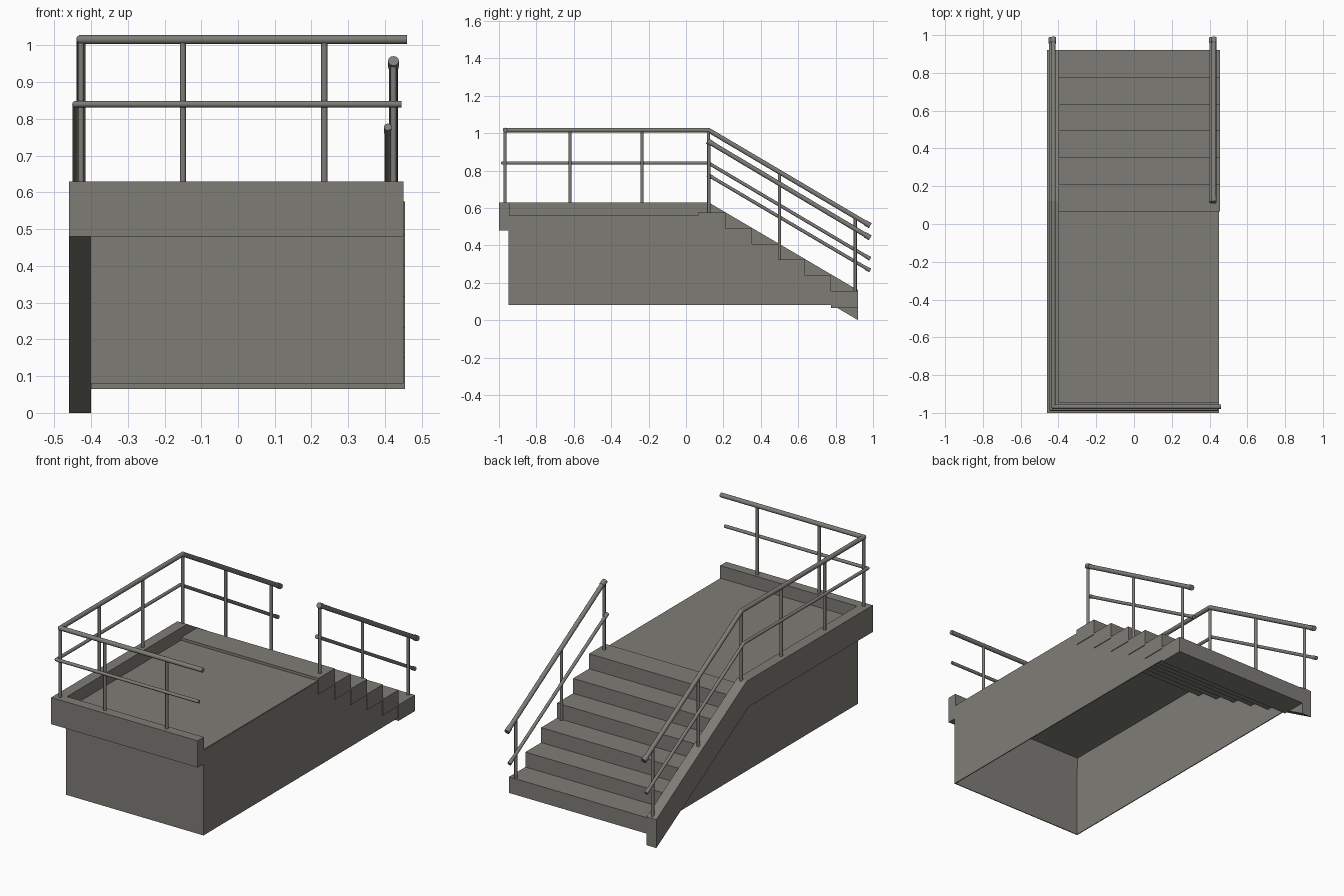
import bpy, bmesh, math
from mathutils import Vector

if "Cube" in bpy.data.objects:
    bpy.data.objects.remove(bpy.data.objects["Cube"])

mat = bpy.data.materials.new("warm_grey")
mat.diffuse_color = (0.21, 0.204, 0.183, 1)
mat.use_nodes = True
mat.node_tree.nodes["Principled BSDF"].inputs["Base Color"].default_value = mat.diffuse_color


def finish(name, bm, smooth=False):
    bmesh.ops.recalc_face_normals(bm, faces=bm.faces)
    me = bpy.data.meshes.new(name)
    bm.to_mesh(me)
    bm.free()
    me.materials.append(mat)
    ob = bpy.data.objects.new(name, me)
    bpy.context.collection.objects.link(ob)
    if smooth:
        bpy.ops.object.select_all(action='DESELECT')
        ob.select_set(True)
        bpy.context.view_layer.objects.active = ob
        bpy.ops.object.shade_smooth_by_angle(angle=math.radians(40))
    return ob


def extrude_x(name, profile, x0, x1):
    """Solid from a (y, z) profile between two x planes."""
    bm = bmesh.new()
    f = bm.faces.new([bm.verts.new((x0, y, z)) for y, z in profile])
    r = bmesh.ops.extrude_face_region(bm, geom=[f])
    for v in r["geom"]:
        if isinstance(v, bmesh.types.BMVert):
            v.co.x = x1
    return finish(name, bm)


def box(name, x0, x1, y0, y1, z0, z1):
    return extrude_x(name, [(y0, z0), (y1, z0), (y1, z1), (y0, z1)], x0, x1)


def add_tube(bm, a, b, r):
    a, b = Vector(a), Vector(b)
    d = b - a
    m = d.to_track_quat('Z', 'Y').to_matrix().to_4x4()
    m.translation = (a + b) / 2
    bmesh.ops.create_cone(bm, cap_ends=True, segments=12, radius1=r, radius2=r,
                          depth=d.length, matrix=m)


def rail(name, pts, r, sleeve_ends):
    """Round rail through points, ball joints at bends, short end sleeves."""
    bm = bmesh.new()
    pts = [Vector(p) for p in pts]
    for a, b in zip(pts, pts[1:]):
        add_tube(bm, a, b, r)
    for p in pts[1:-1]:
        ret = bmesh.ops.create_uvsphere(bm, u_segments=12, v_segments=8, radius=r * 1.02)
        bmesh.ops.translate(bm, verts=ret["verts"], vec=p)
    for end, prev in sleeve_ends:
        e = pts[end]
        add_tube(bm, e, e + (pts[prev] - e).normalized() * 0.03, r * 1.2)
    finish(name, bm, True)


# left stringer and front kerb
extrude_x("left_stringer", [(-1, 0.48), (0.1, 0.48), (0.92, 0.0), (0.92, 0.16),
                            (0.12, 0.63), (-1, 0.63)], -0.46, -0.40)
box("front_kerb", -0.40, 0.45, -1, -0.945, 0.48, 0.63)

# landing floor
box("landing", -0.40, 0.448, -0.95, 0.08, 0.55, 0.56)

# six steps
edges = [0.065, 0.21, 0.352, 0.495, 0.635, 0.775, 0.92]
tops = [0.575 - 0.084 * i for i in range(6)]
for i, z in enumerate(tops):
    box(f"step_{i + 1}", -0.40, 0.455, edges[i], edges[i + 1], z - 0.09, z)

# thin support walls, open underneath
side = [(-0.95, 0.08), (edges[5], 0.08)]
for i in range(4, -1, -1):
    side += [(edges[i + 1], tops[i] - 0.004), (edges[i], tops[i] - 0.004)]
side += [(edges[0], 0.557), (-0.95, 0.557)]
extrude_x("right_wall", side, 0.446, 0.451)
extrude_x("left_wall", [(-0.95, 0.08), (0.783, 0.08), (0.1, 0.485), (-0.95, 0.485)],
          -0.402, -0.397)
box("front_wall", -0.40, 0.45, -0.95, -0.945, 0.08, 0.555)

# handrails and middle rails
rail("main_top_rail", [(0.46, -0.967, 1.016), (-0.427, -0.967, 1.016),
                       (-0.427, 0.12, 1.016), (-0.427, 0.985, 0.505)], 0.0125, [(3, 2)])
rail("main_middle_rail", [(0.445, -0.98, 0.84), (-0.442, -0.98, 0.84),
                          (-0.442, 0.12, 0.84), (-0.442, 0.985, 0.328)], 0.009, [(3, 2)])
rail("right_top_rail", [(0.423, 0.115, 0.958), (0.423, 0.985, 0.44)], 0.0125,
     [(0, 1), (1, 0)])
rail("right_middle_rail", [(0.408, 0.115, 0.778), (0.408, 0.985, 0.265)], 0.009,
     [(0, 1), (1, 0)])


# posts
def post(name, x, y, z0, z1):
    bm = bmesh.new()
    add_tube(bm, (x, y, z0), (x, y, z1), 0.0085)
    finish(name, bm, True)


for i, y in enumerate((-0.967, -0.62, -0.235, 0.12, 0.50, 0.905)):
    drop = max(0, y - 0.12) * 0.59
    post(f"left_post_{i + 1}", -0.427, y, 0.62 - drop, 1.012 - drop)
for i, x in enumerate((-0.15, 0.235)):
    post(f"front_post_{i + 1}", x, -0.967, 0.62, 1.012)
for i, (y, k) in enumerate(((0.122, 0), (0.50, 3), (0.905, 5))):
    post(f"right_post_{i + 1}", 0.423, y, tops[k] - 0.01, 0.958 - (y - 0.115) * 0.595)
